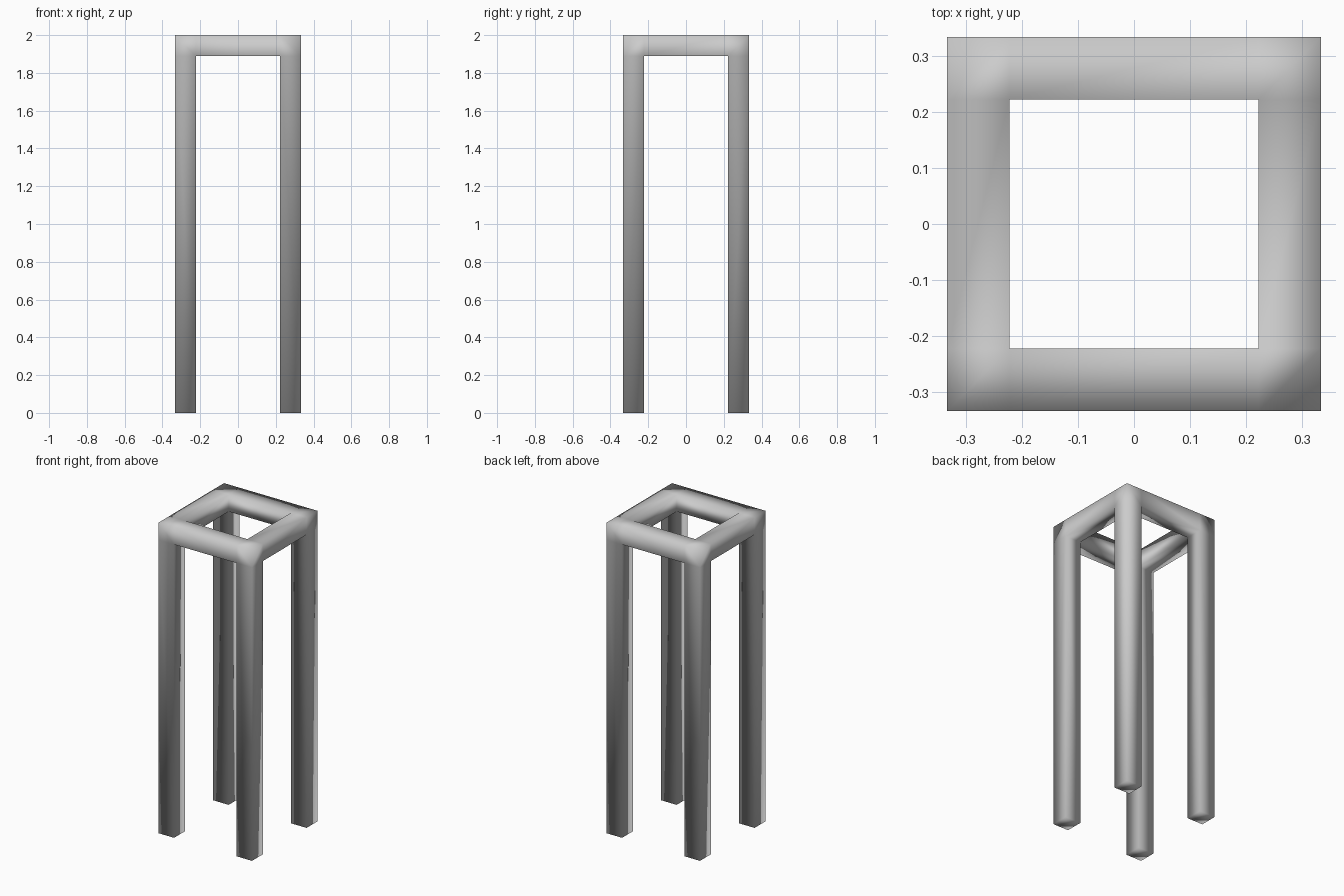
import bpy
import bmesh
from itertools import product

default_cube = bpy.data.objects.get("Cube")
if default_cube:
    bpy.data.objects.remove(default_cube, do_unlink=True)

HALF = 1 / 3      # half of the outer width
BAR = 1 / 9       # thickness of every bar
HEIGHT = 2.0

# Grey finish
grey = bpy.data.materials.new("plain_grey")
grey.use_nodes = True
colour = (0.6, 0.6, 0.6, 1)
grey.diffuse_color = colour
grey.node_tree.nodes["Principled BSDF"].inputs["Base Color"].default_value = colour

# Cutting lines shared by the legs and the top rails
side = [-HALF, BAR - HALF, HALF - BAR, HALF]
levels = [0, HEIGHT - BAR, HEIGHT]
lines = (side, side, levels)


def is_solid(cell):
    i, j, k = cell
    if not (0 <= i < 3 and 0 <= j < 3 and 0 <= k < 2):
        return False
    leg = i != 1 and j != 1
    rail = k == 1 and (i != 1 or j != 1)
    return leg or rail


# Four legs and the square top ring, welded into one skin
bm = bmesh.new()
verts = {}


def corner(key):
    if key not in verts:
        verts[key] = bm.verts.new([line[n] for line, n in zip(lines, key)])
    return verts[key]


for cell in filter(is_solid, product(range(3), range(3), range(2))):
    for axis, step in product(range(3), (0, 1)):
        neighbour = list(cell)
        neighbour[axis] += 2 * step - 1
        if is_solid(neighbour):
            continue
        u, v = (axis + 1) % 3, (axis + 2) % 3
        loop = []
        for du, dv in ((0, 0), (1, 0), (1, 1), (0, 1)):
            key = list(cell)
            key[axis] += step
            key[u] += du
            key[v] += dv
            loop.append(corner(tuple(key)))
        face = bm.faces.new(loop if step else loop[::-1])
        face.smooth = True

mesh = bpy.data.meshes.new("stool_frame")
bm.to_mesh(mesh)
bm.free()
mesh.materials.append(grey)
frame = bpy.data.objects.new("stool_frame", mesh)
bpy.context.collection.objects.link(frame)
